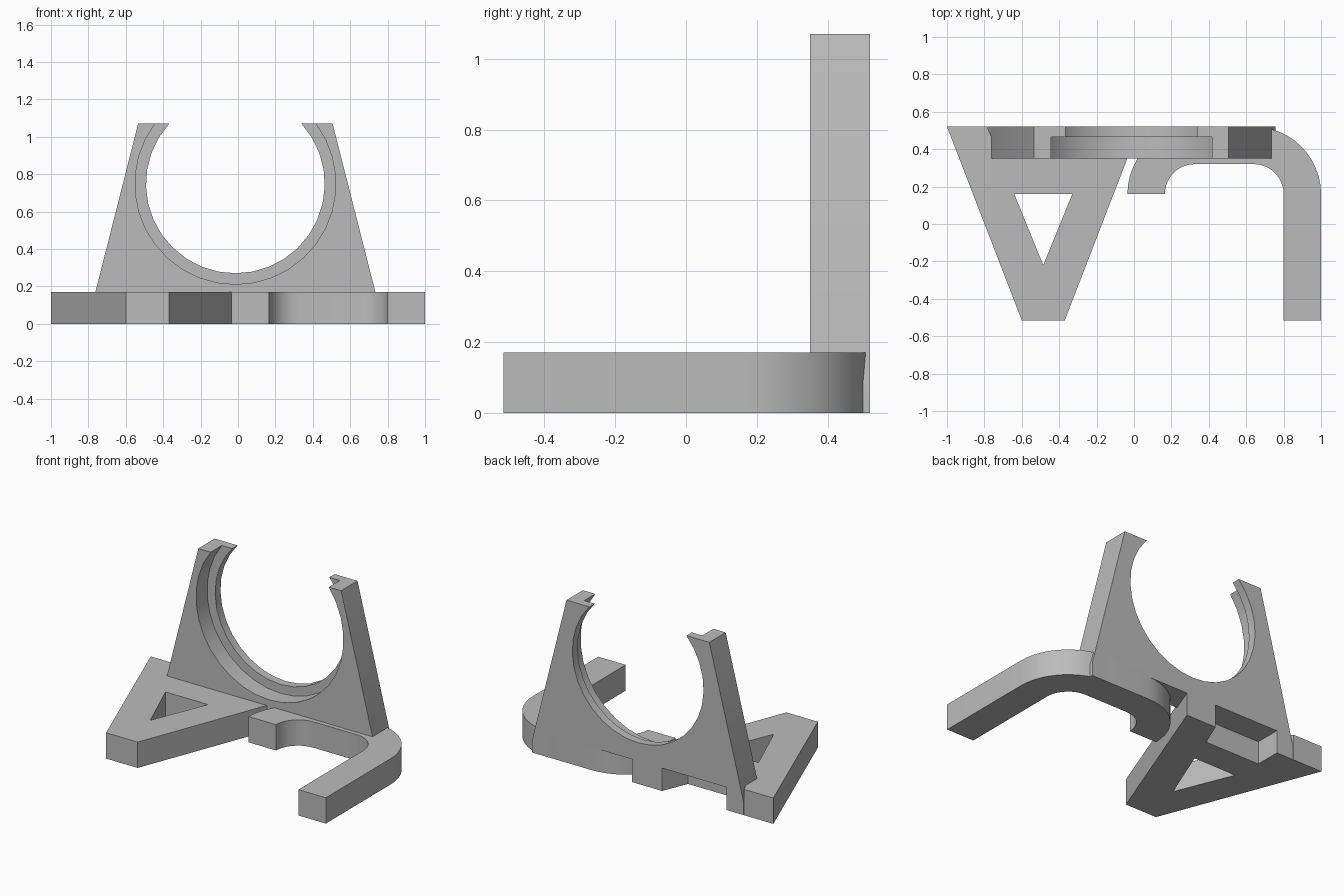
import bpy, bmesh
from math import sin, cos, asin, pi
from mathutils import Matrix, Vector

cube = bpy.data.objects.get("Cube")
if cube:
    bpy.data.objects.remove(cube)

grey = bpy.data.materials.new("plain grey")
grey.use_nodes = True
GREY = (0.5, 0.5, 0.5, 1)
grey.diffuse_color = GREY
grey.node_tree.nodes["Principled BSDF"].inputs["Base Color"].default_value = GREY


def arc(cx, cy, r, a0, a1, n):
    """Points along an arc, angles in radians."""
    return [(cx + r * cos(a0 + (a1 - a0) * i / n),
             cy + r * sin(a0 + (a1 - a0) * i / n)) for i in range(n + 1)]


def extrude(name, loops, depth, matrix=None):
    """Fill flat outlines (later loops are holes) and extrude them."""
    bm = bmesh.new()
    for loop in loops:
        vs = [bm.verts.new((x, y, 0)) for x, y in loop]
        for i, v in enumerate(vs):
            bm.edges.new((v, vs[i - 1]))
    bmesh.ops.triangle_fill(bm, edges=bm.edges[:], use_beauty=True,
                            normal=Vector((0, 0, 1)))
    res = bmesh.ops.extrude_face_region(bm, geom=bm.faces[:])
    top = [g for g in res["geom"] if isinstance(g, bmesh.types.BMVert)]
    bmesh.ops.translate(bm, verts=top, vec=(0, 0, depth))
    bmesh.ops.recalc_face_normals(bm, faces=bm.faces[:])
    if matrix:
        bm.transform(matrix)
    mesh = bpy.data.meshes.new(name)
    bm.to_mesh(mesh)
    bm.free()
    mesh.materials.append(grey)
    ob = bpy.data.objects.new(name, mesh)
    bpy.context.collection.objects.link(ob)
    bpy.ops.object.select_all(action="DESELECT")
    ob.select_set(True)
    bpy.context.view_layer.objects.active = ob
    bpy.ops.object.shade_smooth_by_angle(angle=pi / 6)
    return ob


BASE_H = 0.17
BACK, FRONT, STEP = 0.52, 0.35, 0.465

# Triangular foot with a window and a notch at the back
foot = [(-1, BACK), (-0.6, -0.515), (-0.37, -0.515), (0.03, BACK),
        (-0.19, BACK), (-0.26, FRONT), (-0.715, FRONT), (-0.785, BACK)]
window = [(-0.64, 0.16), (-0.485, -0.22), (-0.33, 0.16)]
extrude("triangular_foot", [foot, window], BASE_H)

# Hooked foot: long straight arm, two rounded corners, short hook
left, right, cy, r_out, r_in = 0.325, 0.64, 0.16, 0.36, 0.16
hook = [(1, -0.515)]
hook += arc(right, cy, r_out, 0, pi / 2, 12)
hook += arc(left, cy, r_out, pi / 2, pi, 12)
hook += arc(left, cy, r_in, pi, pi / 2, 12)
hook += arc(right, cy, r_in, pi / 2, 0, 12)
hook += [(0.8, -0.515)]
extrude("hooked_foot", [hook], BASE_H)

# Upright cradle: tapered plate with an open round seat, in two layers
CX, CZ, TOP = -0.014, 0.748, 1.07


def cradle(name, radius, y_front, y_back):
    a = asin((TOP - CZ) / radius)
    right_side = [(0.645, 0), (0.77, 0), (0.77, 0.085), (0.52, TOP)]
    outline = [(CX - x, z) for x, z in reversed(right_side)]
    outline += [(CX - 0.645, 0.15), (CX + 0.645, 0.15)]
    outline += [(CX + x, z) for x, z in right_side]
    outline += arc(CX, CZ, radius, a, -pi - a, 24)
    upright = Matrix.Translation((0, y_back, 0)) @ Matrix.Rotation(pi / 2, 4, "X")
    extrude(name, [outline], y_back - y_front, upright)


cradle("cradle_front", 0.537, FRONT, STEP)
cradle("cradle_back_rim", 0.478, STEP, BACK)
